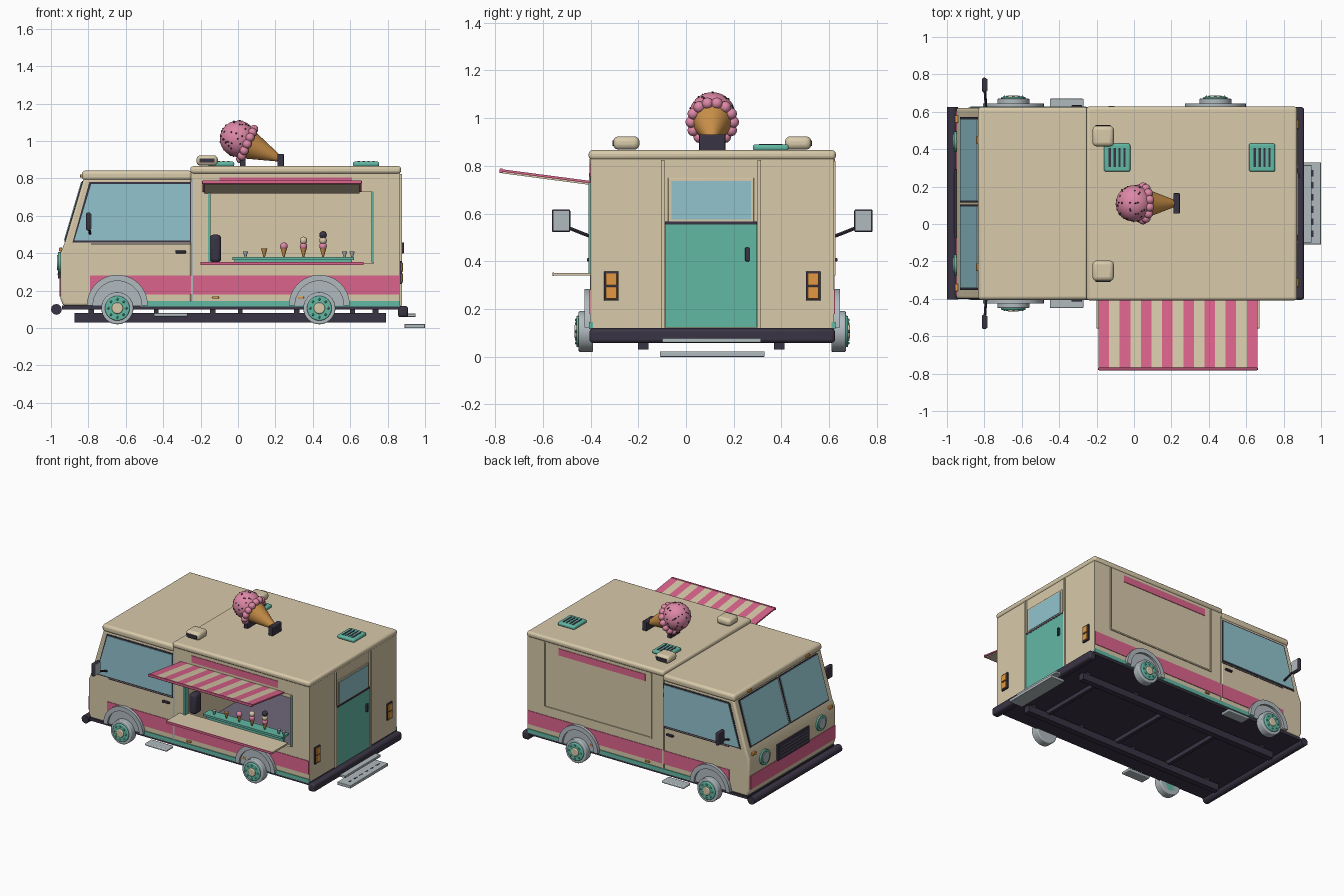
import bpy, bmesh, math, random
from mathutils import Vector, Matrix

if "Cube" in bpy.data.objects:
    bpy.data.objects.remove(bpy.data.objects["Cube"], do_unlink=True)
random.seed(4)


def material(name, r, g, b):
    lin = [((c / 255 + 0.055) / 1.055) ** 2.4 for c in (r, g, b)] + [1]
    m = bpy.data.materials.new(name)
    m.use_nodes = True
    m.diffuse_color = lin
    m.node_tree.nodes["Principled BSDF"].inputs["Base Color"].default_value = lin
    return m


CREAM = material("cream_paint", 216, 202, 170)
PINK = material("pink_paint", 220, 100, 140)
TEAL = material("teal_paint", 98, 184, 164)
DARK = material("dark_trim", 58, 52, 68)
GLASS = material("blue_glass", 146, 196, 206)
GREY = material("light_grey_metal", 176, 186, 190)
AMBER = material("amber_lamp", 226, 152, 66)
WAFFLE = material("waffle", 205, 146, 74)
SCOOP = material("strawberry", 222, 136, 166)
FLOOR = material("purple_floor", 112, 104, 122)
MID, HALF = 0.11, 0.51          # body centre line and half width
SIDES = (("right", -1), ("left", 1))


def finish(bm, name, mat, bevel=0):
    bmesh.ops.recalc_face_normals(bm, faces=bm.faces)
    me = bpy.data.meshes.new(name)
    bm.to_mesh(me)
    bm.free()
    ob = bpy.data.objects.new(name, me)
    bpy.context.collection.objects.link(ob)
    me.materials.append(mat)
    if bevel:
        mod = ob.modifiers.new("Bevel", "BEVEL")
        mod.width, mod.segments = bevel, 3
    bpy.ops.object.select_all(action="DESELECT")
    ob.select_set(True)
    bpy.context.view_layer.objects.active = ob
    bpy.ops.object.shade_smooth_by_angle(angle=math.radians(35))
    return ob


def prism(name, pts, axis, a, b, mat, bevel=0):
    """Extrude a profile: (x, z) points along y, or (y, z) points along x."""
    bm = bmesh.new()
    put = (lambda p, t: (p[0], t, p[1])) if axis == "y" else (lambda p, t: (t, p[0], p[1]))
    face = bm.faces.new([bm.verts.new(put(p, a)) for p in pts])
    out = bmesh.ops.extrude_face_region(bm, geom=[face])["geom"]
    shift = Vector((0, b - a, 0)) if axis == "y" else Vector((b - a, 0, 0))
    bmesh.ops.translate(bm, vec=shift, verts=[v for v in out if isinstance(v, bmesh.types.BMVert)])
    return finish(bm, name, mat, bevel)


def box(name, x, y, z, mat, bevel=0):
    return prism(name, [(x[0], z[0]), (x[1], z[0]), (x[1], z[1]), (x[0], z[1])], "y", *y, mat, bevel)


def side_box(name, x, off, z, s, mat, bevel=0):
    return box(name, x, sorted(MID + s * o for o in off), z, mat, bevel)


def tube(name, a, b, r1, r2, mat, seg=24, bevel=0):
    a, b = Vector(a), Vector(b)
    bm = bmesh.new()
    m = Matrix.Translation((a + b) / 2) @ (b - a).to_track_quat("Z", "Y").to_matrix().to_4x4()
    bmesh.ops.create_cone(bm, cap_ends=True, segments=seg, radius1=r1, radius2=r2,
                          depth=(b - a).length, matrix=m)
    return finish(bm, name, mat, bevel)


def balls(name, centres, r, mat, sub=3):
    bm = bmesh.new()
    for c in centres:
        bmesh.ops.create_icosphere(bm, subdivisions=sub, radius=r, matrix=Matrix.Translation(c))
    return finish(bm, name, mat)


# Cab shell and roofs
prism("cab", [(-0.935, 0.12), (-0.95, 0.16), (-0.95, 0.4), (-0.925, 0.46), (-0.825, 0.8),
              (-0.25, 0.8), (-0.25, 0.12)], "y", MID - HALF, MID + HALF, CREAM, 0.012)
box("cab_roof", (-0.835, -0.245), (-0.405, 0.625), (0.79, 0.842), CREAM, 0.018)
box("rear_roof", (-0.255, 0.872), (-0.408, 0.628), (0.825, 0.866), CREAM, 0.016)

# Hollow serving compartment
box("compartment_floor", (-0.25, 0.86), (-0.39, 0.61), (0.12, 0.14), FLOOR)
box("left_wall", (-0.25, 0.865), (0.595, 0.62), (0.12, 0.83), CREAM)
box("rear_wall", (0.84, 0.865), (-0.4, 0.62), (0.12, 0.83), CREAM)
for name, x, z in (("wall_below", (-0.25, 0.865), (0.12, 0.345)), ("wall_above", (-0.25, 0.865), (0.73, 0.83)),
                   ("wall_front", (-0.25, -0.155), (0.345, 0.73)), ("wall_back", (0.725, 0.865), (0.345, 0.73))):
    box("hatch_" + name, x, (-0.4, -0.375), z, CREAM)
for i, x in enumerate((-0.16, 0.715)):
    box(f"hatch_frame_{i}", (x, x + 0.012), (-0.408, -0.37), (0.35, 0.73), TEAL)

# Underbody, rails and bumpers
box("underbody", (-0.94, 0.87), (-0.4, 0.62), (0.1, 0.121), DARK)
for i, y in enumerate((-0.18, 0.39)):
    box(f"chassis_rail_{i}", (-0.875, 0.79), (y - 0.022, y + 0.022), (0.03, 0.08), DARK)
    for k, x in enumerate((-0.8, -0.15, 0.3, 0.72)):
        box(f"rail_mount_{i}_{k}", (x, x + 0.03), (y - 0.015, y + 0.015), (0.075, 0.105), DARK)
for k, x in enumerate((-0.45, 0.0, 0.6)):
    box(f"cross_beam_{k}", (x, x + 0.025), (-0.18, 0.39), (0.07, 0.1), DARK)
tube("front_bumper", (-0.971, -0.405, 0.1), (-0.971, 0.625, 0.1), 0.029, 0.029, DARK, 12)
box("rear_bumper", (0.855, 0.91), (-0.405, 0.625), (0.058, 0.118), DARK, 0.015)

# Parts repeated on both sides
for name, s in SIDES:
    side_box(name + "_cab_stripe", (-0.79, -0.252), (0.5, 0.514), (0.18, 0.28), s, PINK)
    side_box(name + "_rear_stripe", (-0.24, 0.862), (0.5, 0.514), (0.18, 0.28), s, PINK)
    side_box(name + "_sill", (-0.52, 0.866), (0.5, 0.516), (0.116, 0.145), s, TEAL)
    side_box(name + "_sign_band", (-0.1, 0.61), (0.5, 0.514), (0.755, 0.805), s, PINK)
    side_box(name + "_seam", (-0.25, -0.24), (0.5, 0.513), (0.13, 0.8), s, GREY if s < 0 else CREAM)
    side_box(name + "_door_line", (-0.785, -0.255), (0.5, 0.512), (0.447, 0.453), s, DARK)
    side_box(name + "_door_handle", (-0.335, -0.278), (0.5, 0.525), (0.4, 0.414), s, DARK, 0.004)
    for part, g, off, mat in (("frame", 0.01, 0.513, DARK), ("glass", 0, 0.517, GLASS)):
        prism(f"{name}_window_{part}", [(-0.875 - g, 0.468 - g), (-0.257 + g, 0.468 - g),
              (-0.257 + g, 0.77 + g), (-0.785 - g, 0.77 + g)], "y", MID + s * 0.5, MID + s * off, mat)
    side_box(name + "_cab_step", (-0.45, -0.27), (0.48, 0.56), (0.062, 0.08), s, GREY, 0.006)
    for k, x in enumerate((-0.12, 0.335)):
        side_box(f"{name}_marker_{k}", (x - 0.018, x + 0.018), (0.5, 0.52), (0.157, 0.17), s, AMBER, 0.004)
    # Wheels and arches
    for end, x in (("front", -0.645), ("rear", 0.435)):
        tag = f"{name}_{end}_"
        spin = lambda part, r, o1, o2, mat: tube(tag + part, (x, MID + s * o1, 0.106),
                                                 (x, MID + s * o2, 0.106), r, r, mat, 32, 0.006)
        spin("tyre", 0.086, 0.5, 0.56, GREY)
        spin("wheel_disc", 0.066, 0.5, 0.57, TEAL)
        spin("hub", 0.03, 0.5, 0.578, CREAM)
        balls(tag + "wheel_nuts", [(x + 0.048 * math.cos(t), MID + s * 0.57, 0.106 + 0.048 * math.sin(t))
                                   for t in (k * math.tau / 8 for k in range(8))], 0.007, TEAL, 1)
        arc = lambda r: [(x + r * math.cos(k * math.pi / 20), 0.122 + r * math.sin(k * math.pi / 20))
                         for k in range(21)]
        prism(tag + "arch_lining", arc(0.14), "y", MID + s * 0.5, MID + s * 0.518, GREY)
        prism(tag + "fender", arc(0.163) + arc(0.13)[::-1], "y", MID + s * 0.5, MID + s * 0.535, GREY)
    # Door mirrors
    tube(name + "_mirror_arm", (-0.79, MID + s * 0.5, 0.5), (-0.8, MID + s * 0.64, 0.555), 0.007, 0.007, DARK, 8)
    side_box(name + "_mirror_shell", (-0.812, -0.788), (0.595, 0.672), (0.522, 0.618), s, DARK, 0.008)
    side_box(name + "_mirror_face", (-0.79, -0.784), (0.601, 0.666), (0.53, 0.61), s, GREY)
    # Nose lamps and windscreen panes
    for part, r, x, mat in (("rim", 0.056, -0.962, TEAL), ("lens", 0.04, -0.968, GREY)):
        tube(f"{name}_headlamp_{part}", (-0.94, MID + s * 0.33, 0.35), (x, MID + s * 0.33, 0.35), r, r, mat)
    for part, lo, hi, a, b, d, mat in (("frame", 0.0, 0.96, 0.006, 0.462, 0.004, DARK),
                                       ("glass", 0.03, 0.94, 0.014, 0.452, 0.008, GLASS)):
        at = lambda t, d: (-0.925 + 0.1 * t - d, 0.46 + 0.34 * t + d * 0.3)
        prism(f"{name}_windscreen_{part}", [at(lo, d), at(hi, d), at(hi, -0.01), at(lo, -0.01)],
              "y", MID + s * a, MID + s * b, mat)
    side_box(name + "_roof_lamp", (-0.845, -0.82), (0.32, 0.36), (0.805, 0.822), s, AMBER, 0.004)
    side_box(name + "_corner_lamp", (-0.957, -0.94), (0.43, 0.47), (0.41, 0.43), s, AMBER, 0.004)
    # Tail lamps and roof pods
    side_box(name + "_tail_lamp_base", (0.86, 0.875), (0.392, 0.454), (0.235, 0.358), s, DARK, 0.004)
    for k, z in enumerate((0.243, 0.3)):
        side_box(f"{name}_tail_lamp_{k}", (0.87, 0.882), (0.4, 0.446), (z, z + 0.05), s, AMBER, 0.004)
    side_box(name + "_roof_pod", (-0.222, -0.108), (0.305, 0.415), (0.868, 0.924), s, CREAM, 0.022)
    side_box(name + "_pod_grille", (-0.205, -0.125), (0.4, 0.419), (0.884, 0.906), s, DARK)

# Nose band and grille
box("nose_band", (-0.955, -0.94), (-0.385, 0.605), (0.17, 0.27), PINK)
box("grille", (-0.962, -0.94), (-0.075, 0.295), (0.265, 0.385), DARK)
for k in range(4):
    z = 0.285 + k * 0.024
    box(f"grille_bar_{k}", (-0.965, -0.95), (-0.05, 0.27), (z, z + 0.006), FLOOR)

# Closed panel outline on the left wall
for k, (x, z) in enumerate((((-0.155, -0.145), (0.345, 0.82)), ((0.72, 0.73), (0.345, 0.82)),
                            ((-0.155, 0.73), (0.34, 0.35)))):
    box(f"left_panel_trim_{k}", x, (0.61, 0.627), z, CREAM)

# Rear door
for k, y in enumerate((-0.105, 0.3)):
    box(f"door_post_{k}", (0.86, 0.876), (y, y + 0.015), (0.12, 0.825), CREAM)
box("rear_door", (0.86, 0.874), (-0.088, 0.298), (0.122, 0.56), TEAL)
box("rear_window_frame", (0.86, 0.872), (-0.075, 0.285), (0.565, 0.75), CREAM, 0.003)
box("rear_window", (0.86, 0.876), (-0.06, 0.272), (0.575, 0.737), GLASS)
box("door_rail", (0.86, 0.875), (-0.088, 0.298), (0.555, 0.568), DARK)
box("rear_door_handle", (0.87, 0.888), (0.248, 0.266), (0.4, 0.458), DARK, 0.004)

# Folding steps
for name, x, y, z in (("upper", (0.88, 0.95), (-0.1, 0.315), (0.06, 0.078)),
                      ("lower", (0.89, 1.0), (-0.11, 0.33), (0.0, 0.022))):
    box(name + "_step", x, y, z, GREY, 0.004)
    for k in range(6):
        t = y[0] + 0.04 + k * 0.065
        box(f"{name}_step_groove_{k}", (x[1] - 0.05, x[1] - 0.04), (t, t + 0.035), (z[1] - 0.005, z[1] + 0.001), DARK)

# Striped awning
COUNT = 15
A0, WIDTH = -0.19, 0.85 / COUNT
for k in range(COUNT):
    prism(f"awning_stripe_{k}", [(-0.4, 0.727), (-0.78, 0.777), (-0.78, 0.787), (-0.4, 0.737)], "x",
          A0 + k * WIDTH, A0 + (k + 1) * WIDTH, CREAM if k % 2 else PINK)
prism("awning_lining", [(-0.4, 0.72), (-0.77, 0.769), (-0.77, 0.778), (-0.4, 0.728)], "x", -0.18, 0.65, CREAM)
box("awning_edge", (-0.192, 0.662), (-0.782, -0.768), (0.77, 0.789), PINK, 0.004)

# Serving counter and shelf
box("counter", (-0.2, 0.67), (-0.555, -0.37), (0.34, 0.352), CREAM)
box("counter_edge", (-0.2, 0.67), (-0.56, -0.553), (0.338, 0.354), PINK)
box("shelf", (-0.03, 0.62), (-0.37, -0.29), (0.365, 0.38), TEAL)
box("shelf_support", (-0.02, 0.61), (-0.34, -0.32), (0.14, 0.37), TEAL)
box("drinks_machine", (-0.15, -0.09), (-0.37, -0.29), (0.35, 0.5), DARK, 0.02)
for k, x in enumerate((0.04, 0.57, 0.61)):
    tube(f"cup_{k}", (x, -0.335, 0.38), (x, -0.335, 0.41), 0.005, 0.014, GREY, 12)
for k, flavours in enumerate(((), (SCOOP,), (SCOOP, CREAM), (SCOOP, CREAM, DARK))):
    x = 0.14 + k * 0.105
    tube(f"display_cone_{k}", (x, -0.335, 0.38), (x, -0.335, 0.425), 0.004, 0.017, WAFFLE, 12)
    for j, mat in enumerate(flavours):
        balls(f"display_scoop_{k}_{j}", [(x, -0.335, 0.438 + j * 0.03)], 0.021, mat, 2)

# Roof vents
for k, x in enumerate((-0.09, 0.685)):
    box(f"roof_vent_{k}", (x - 0.07, x + 0.07), (0.28, 0.43), (0.864, 0.89), TEAL, 0.01)
    for j in range(4):
        sx = x - 0.045 + j * 0.026
        box(f"vent_slot_{k}_{j}", (sx, sx + 0.012), (0.305, 0.405), (0.885, 0.892), DARK)

# Giant ice cream on the roof
base, tip, ball = Vector((0.035, MID, 0.99)), Vector((0.235, MID, 0.9)), Vector((0.0, MID, 1.012))
axis = (tip - base).normalized()
side, up = Vector((0, 1, 0)), axis.cross(Vector((0, 1, 0)))
tube("waffle_cone", base, tip, 0.088, 0.012, WAFFLE, 32)
balls("big_scoop", [ball], 0.097, SCOOP, 4)
balls("scoop_frill", [base + axis * 0.015 + (side * math.cos(t) + up * math.sin(t)) * 0.088
                      for t in (k * math.tau / 14 for k in range(14))], 0.025, SCOOP, 2)
spots = []
while len(spots) < 55:
    d = Vector([random.gauss(0, 1) for _ in range(3)]).normalized()
    if d.dot(axis) < 0.25:
        spots.append(ball + d * 0.096)
balls("sprinkles", spots, 0.0055, DARK, 1)
box("scoop_stand", (0.01, 0.04), (0.055, 0.165), (0.86, 0.935), DARK, 0.005)
box("cone_tip_stand", (0.21, 0.245), (0.055, 0.165), (0.86, 0.932), DARK, 0.005)
